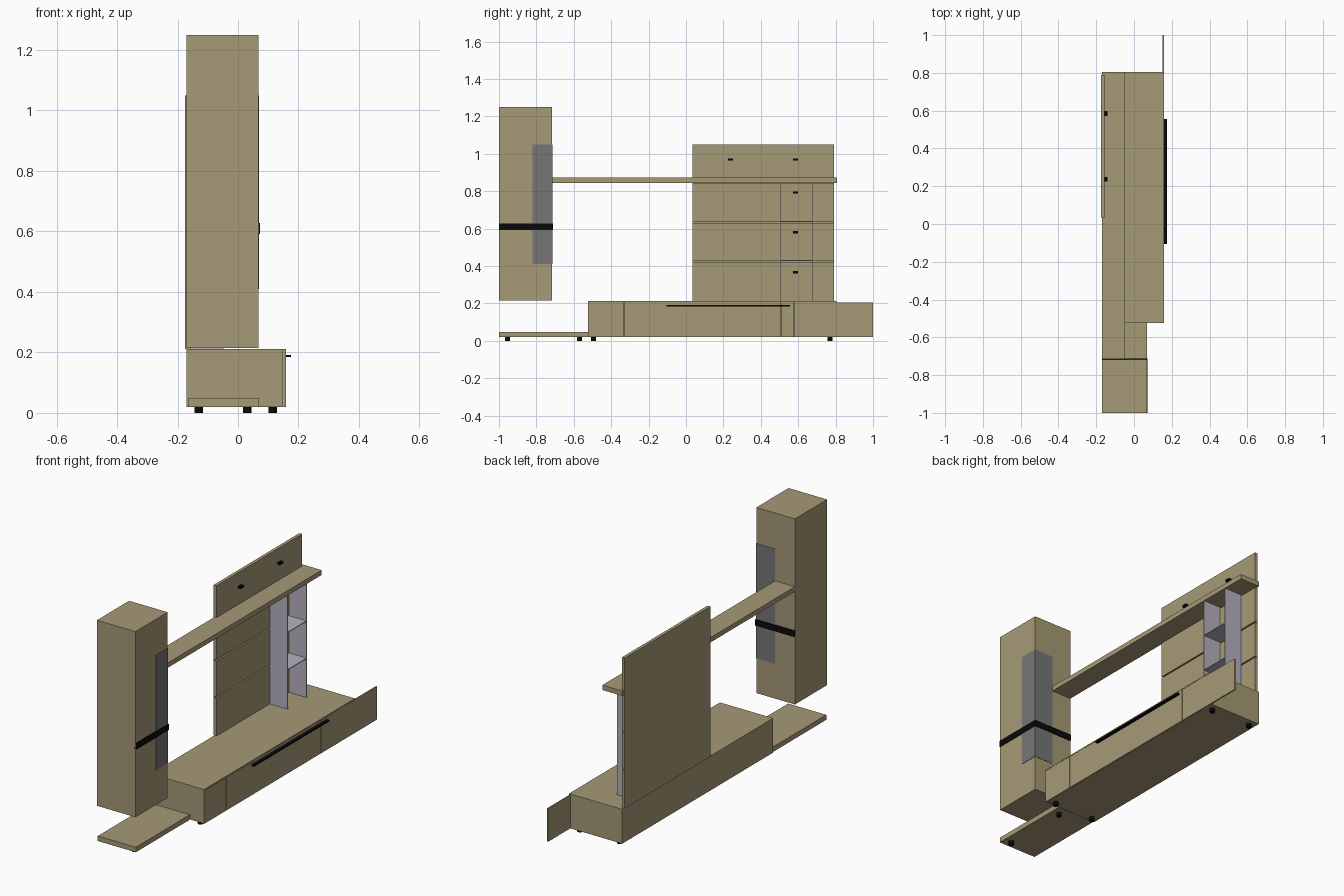
import bpy, bmesh

old = bpy.data.objects.get("Cube")
if old:
    bpy.data.objects.remove(old, do_unlink=True)


def material(name, rgb):
    m = bpy.data.materials.new(name)
    m.use_nodes = True
    m.diffuse_color = (*rgb, 1)
    m.node_tree.nodes["Principled BSDF"].inputs["Base Color"].default_value = (*rgb, 1)
    return m


oak = material("oak", (0.38, 0.32, 0.18))
smoked = material("smoked_glass", (0.18, 0.18, 0.185))
pale = material("pale_glass", (0.46, 0.44, 0.52))
black = material("black", (0.003, 0.003, 0.003))


def finish(name, bm, mat):
    mesh = bpy.data.meshes.new(name)
    bm.to_mesh(mesh)
    bm.free()
    mesh.materials.append(mat)
    obj = bpy.data.objects.new(name, mesh)
    bpy.context.collection.objects.link(obj)
    return obj


def box(name, x, y, z, mat=oak):
    """Box between the given (low, high) limits on each axis."""
    bm = bmesh.new()
    bmesh.ops.create_cube(bm, size=1)
    for v in bm.verts:
        for i, (low, high) in enumerate((x, y, z)):
            v.co[i] = high if v.co[i] > 0 else low
    return finish(name, bm, mat)


def foot(name, x, y):
    bm = bmesh.new()
    bmesh.ops.create_cone(bm, cap_ends=True, segments=16, radius1=0.014,
                          radius2=0.014, depth=0.022)
    obj = finish(name, bm, black)
    obj.location = (x, y, 0.011)


# Hanging tower cabinet with a glazed corner and a black band
box("tower", (-0.17, 0.068), (-1, -0.717), (0.215, 1.25))
box("tower_glass_side", (0.06, 0.07), (-0.82, -0.715), (0.41, 1.05), smoked)
box("tower_glass_end", (-0.047, 0.07), (-0.73, -0.715), (0.41, 1.05), smoked)
box("tower_band_side", (0.06, 0.072), (-1, -0.712), (0.592, 0.627), black)
box("tower_band_end", (-0.17, 0.072), (-0.73, -0.712), (0.592, 0.627), black)

# Low platform and media cabinet
box("platform", (-0.165, 0.07), (-1, -0.525), (0.02, 0.048))
box("cabinet_body", (-0.17, 0.149), (-0.522, 0.805), (0.02, 0.205))
box("cabinet_top", (-0.17, 0.158), (-0.525, 0.805), (0.205, 0.212))

# Fronts, the last one slid past the end of the cabinet
seams = (-0.525, -0.33, 0.507, 0.577, 1.0)
gap = 0.001
for i, (a, b) in enumerate(zip(seams, seams[1:])):
    box(f"cabinet_front_{i + 1}", (0.15, 0.158), (a + gap, b - gap * (b < 1)), (0.02, 0.204))
box("cabinet_handle", (0.157, 0.175), (-0.105, 0.555), (0.184, 0.192), black)

# Feet
for i, (x, y) in enumerate(((0.03, -0.955), (0.03, -0.57), (0.115, -0.495),
                            (-0.13, -0.495), (0.115, 0.77), (-0.13, 0.77))):
    foot(f"foot_{i + 1}", x, y)

# Wall panel: back sheet with four boards and grooves between them
box("wall_panel_back", (-0.175, -0.168), (0.035, 0.79), (0.212, 1.05))
levels = (0.212, 0.43, 0.638, 0.848, 1.05)
for i, (a, b) in enumerate(zip(levels, levels[1:])):
    box(f"wall_board_{i + 1}", (-0.169, -0.157), (0.035, 0.79),
        (a, b - (0.008 if i < 3 else 0)))

# Long shelf joining the tower and the panel
box("long_shelf", (-0.17, -0.048), (-0.716, 0.806), (0.845, 0.872))

# Pale display rack under the long shelf
for i, y in enumerate((0.506, 0.675)):
    box(f"rack_upright_{i + 1}", (-0.158, -0.048), (y - 0.002, y + 0.002), (0.212, 0.845), pale)
for i, z in enumerate((0.43, 0.638)):
    box(f"rack_shelf_{i + 1}", (-0.158, -0.048), (0.507, 0.674), (z - 0.002, z + 0.002), pale)

# Small black spots on the wall panel
for i, (y, z) in enumerate(((0.237, 0.97), (0.585, 0.97), (0.585, 0.793),
                            (0.585, 0.58), (0.585, 0.367))):
    box(f"spot_{i + 1}", (-0.158, -0.139), (y - 0.013, y + 0.013), (z - 0.006, z + 0.006), black)
